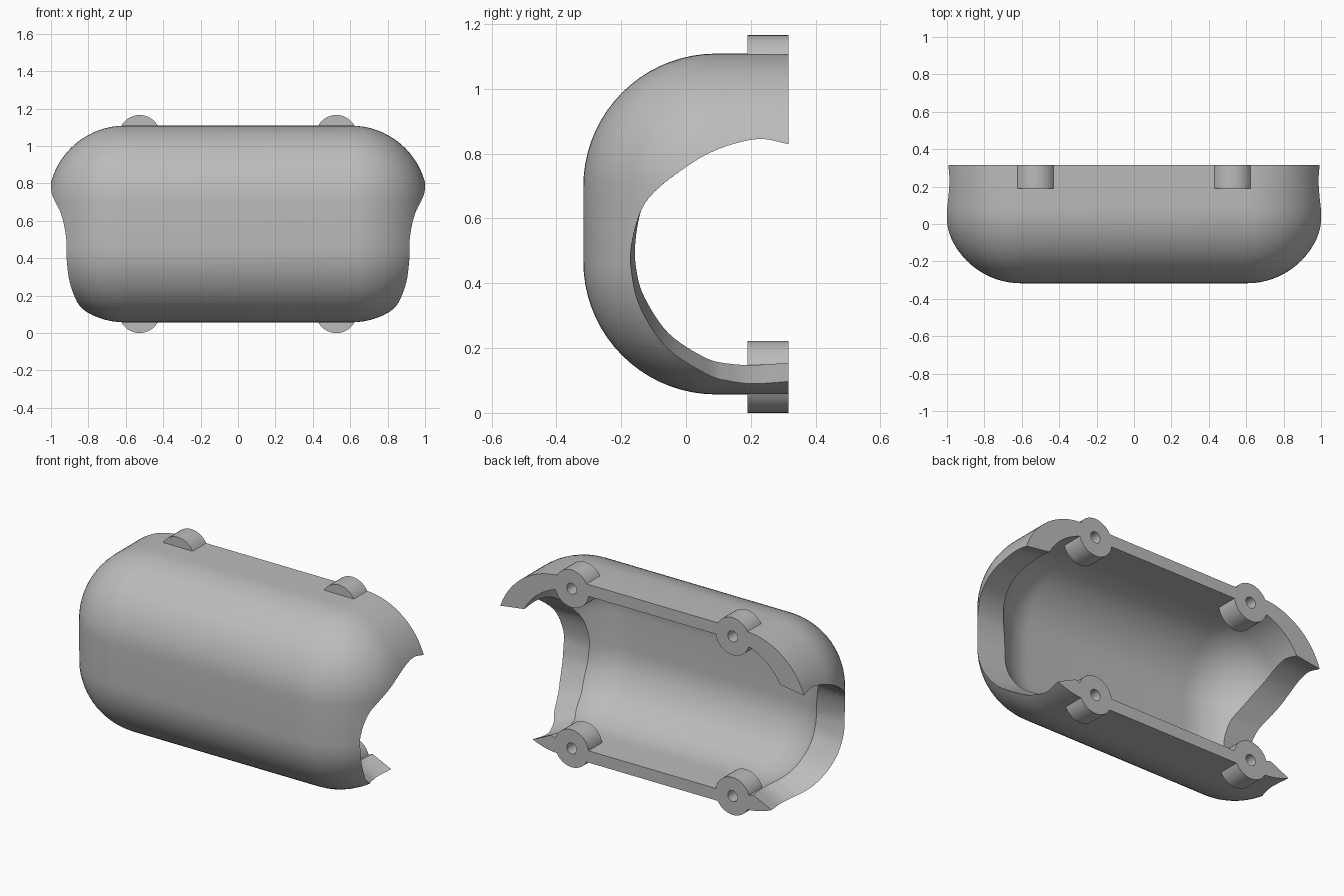
import bpy, bmesh, math
from mathutils import Vector, Matrix

if "Cube" in bpy.data.objects:
    bpy.data.objects.remove(bpy.data.objects["Cube"], do_unlink=True)

grey = bpy.data.materials.new("plain_grey")
grey.use_nodes = True
grey.diffuse_color = (0.5, 0.5, 0.5, 1)
grey.node_tree.nodes["Principled BSDF"].inputs["Base Color"].default_value = (0.5, 0.5, 0.5, 1)

CENTRE = Vector((0, 0.316, 0.583))            # middle of the full capsule, on the rim plane
HALF = Vector((1.014, 0.633, 0.526))          # half sizes of the full capsule
FILLET = 0.41
CAVITY = 0.867                                # cavity is the capsule scaled down


def make_object(name, bm):
    bmesh.ops.recalc_face_normals(bm, faces=bm.faces)
    mesh = bpy.data.meshes.new(name)
    bm.to_mesh(mesh)
    bm.free()
    mesh.materials.append(grey)
    obj = bpy.data.objects.new(name, mesh)
    bpy.context.collection.objects.link(obj)
    return obj


def box(name, centre, half, radius=0):
    bm = bmesh.new()
    bmesh.ops.create_cube(bm, size=2)
    for v in bm.verts:
        v.co = v.co * half + centre
    if radius:
        bmesh.ops.bevel(bm, geom=bm.edges[:], offset=radius, segments=18,
                        profile=0.5, affect='EDGES')
    return make_object(name, bm)


def cylinder(name, x, z, r, y0, y1):
    bm = bmesh.new()
    place = Matrix.Translation((x, (y0 + y1) / 2, z)) @ Matrix.Rotation(math.pi / 2, 4, 'X')
    bmesh.ops.create_cone(bm, cap_ends=True, segments=40, radius1=r, radius2=r,
                          depth=y1 - y0, matrix=place)
    return make_object(name, bm)


def combine(target, tool, operation):
    mod = target.modifiers.new("combine", 'BOOLEAN')
    mod.operation, mod.solver, mod.object = operation, 'EXACT', tool
    bpy.context.view_layer.objects.active = target
    bpy.ops.object.modifier_apply(modifier=mod.name)
    bpy.data.objects.remove(tool, do_unlink=True)


def smooth_path(points, steps=6):
    pts = [Vector(p) for p in points]
    pts = [2 * pts[0] - pts[1]] + pts + [2 * pts[-1] - pts[-2]]
    out = []
    for a, b, c, d in zip(pts, pts[1:], pts[2:], pts[3:]):
        for i in range(steps):
            t = i / steps
            out.append(0.5 * (2 * b + (c - a) * t + (2 * a - 5 * b + 4 * c - d) * t ** 2
                              + (3 * b - a - 3 * c + d) * t ** 3))
    return out + [pts[-2]]


def on_capsule(p, scale):
    """Point on the +x end of the scaled capsule at the given (y, z)."""
    y, z = p
    dy = max(0, abs(y - CENTRE.y) / scale - HALF.y + FILLET)
    dz = max(0, abs(z - CENTRE.z) / scale - HALF.z + FILLET)
    bulge = math.sqrt(max(FILLET ** 2 - dy * dy - dz * dz, 0))
    return Vector(((HALF.x - FILLET + bulge) * scale, y, z))


# End opening: matching edge curves (y, z) on the outer and inner skins
outer_edge = [(.316, .83), (.22, .845), (.09, .81), (-.02, .745), (-.1, .68), (-.142, .617),
              (-.168, .52), (-.169, .44), (-.141, .325), (-.059, .201), (.065, .119),
              (.136, .098), (.21, .09), (.316, .097)]
inner_edge = [(.316, .852), (.22, .865), (.09, .835), (-.03, .77), (-.105, .69), (-.14, .62),
              (-.157, .52), (-.153, .44), (-.129, .358), (-.054, .246), (.058, .171),
              (.13, .152), (.21, .148), (.316, .154)]


def end_cutter(side):
    bm = bmesh.new()
    rings = [[], []]
    for po, pi in zip(smooth_path(outer_edge), smooth_path(inner_edge)):
        o, i = on_capsule(po, 1), on_capsule(pi, CAVITY)
        rings[0].append(o + (o - i) * 0.6)
        rings[1].append(i - (o - i) * 0.25)
    # carry the opening past the rim plane
    for ring in rings:
        ring.insert(0, ring[0] + Vector((0, 0.2, 0)))
        ring.append(ring[-1] + Vector((0, 0.2, 0)))
    mirror = Vector((side, 1, 1))
    outer, inner = [[bm.verts.new(p * mirror) for p in ring] for ring in rings]
    tips = [bm.verts.new((side * x, 0.25, 0.48)) for x in (1.4, 0.5)]
    n = len(outer)
    for k in range(n):
        j = (k + 1) % n
        bm.faces.new((outer[k], outer[j], inner[j], inner[k]))
        bm.faces.new((outer[j], outer[k], tips[0]))
        bm.faces.new((inner[k], inner[j], tips[1]))
    return make_object("end_cutter", bm)


# Hollow half shell
shell = box("shell", CENTRE, HALF, FILLET)
combine(shell, box("cavity", CENTRE, HALF * CAVITY, FILLET * CAVITY), 'DIFFERENCE')
combine(shell, box("back_cutter", CENTRE + Vector((0, 1, 0)), Vector((2, 1, 2))), 'DIFFERENCE')
for side in (-1, 1):
    combine(shell, end_cutter(side), 'DIFFERENCE')

# Screw bosses on the rim, each with a blind hole
spots = [(x, CENTRE.z + dz) for x in (-0.526, 0.526) for dz in (-0.472, 0.472)]
for x, z in spots:
    combine(shell, cylinder("boss", x, z, 0.111, 0.19, CENTRE.y), 'UNION')
for x, z in spots:
    combine(shell, cylinder("screw_hole", x, z, 0.032, 0.21, CENTRE.y + 0.1), 'DIFFERENCE')

bpy.ops.object.select_all(action='DESELECT')
shell.select_set(True)
bpy.context.view_layer.objects.active = shell
bpy.ops.object.shade_smooth_by_angle(angle=math.radians(30))
